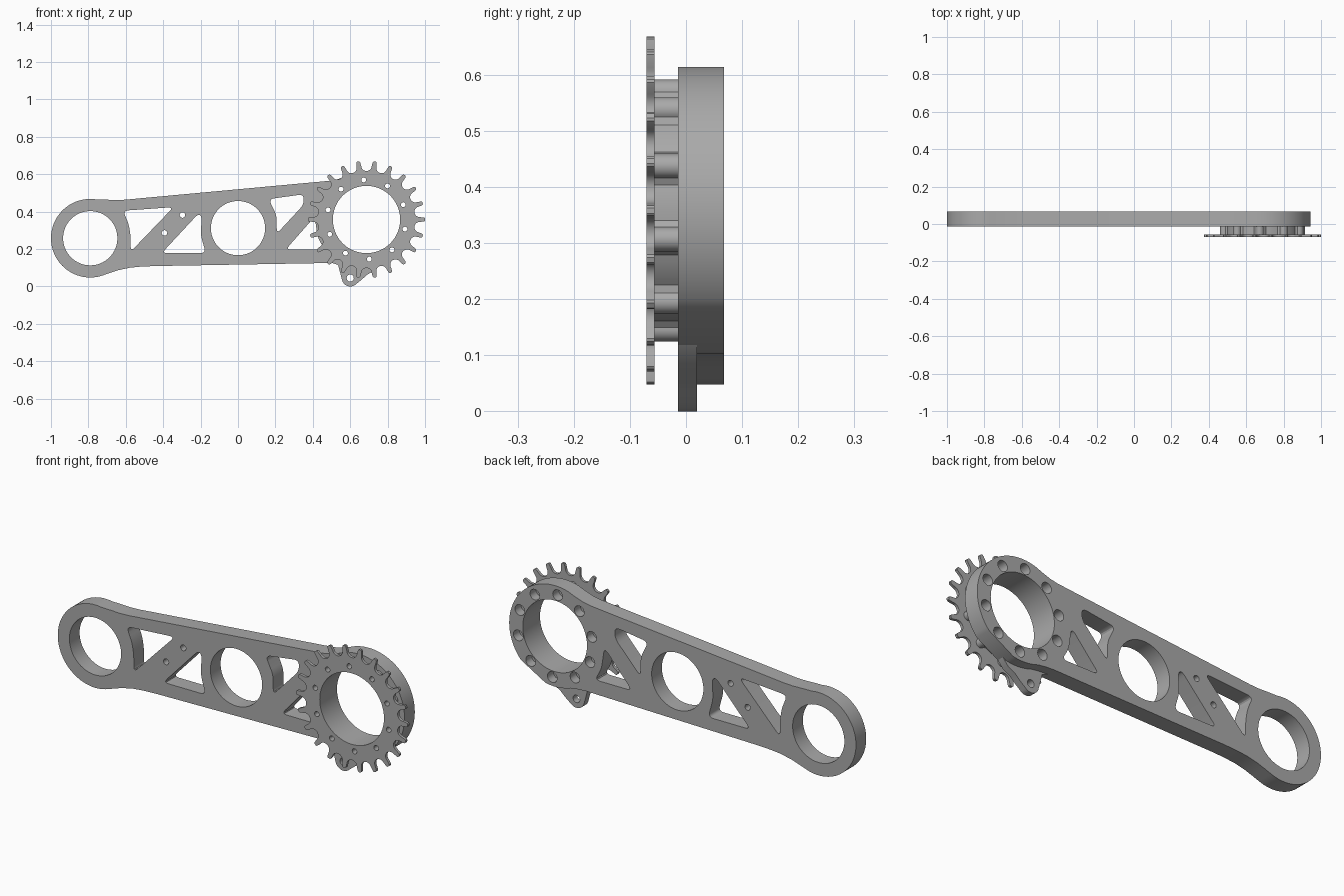
import bpy, bmesh, math
from mathutils import Vector

cube = bpy.data.objects.get("Cube")
if cube:
    bpy.data.objects.remove(cube, do_unlink=True)

grey = bpy.data.materials.new("machined_grey")
grey.use_nodes = True
tone = (0.4, 0.4, 0.4, 1)
grey.diffuse_color = tone
grey.node_tree.nodes["Principled BSDF"].inputs["Base Color"].default_value = tone

HEAD, TAIL, LUG = (0.687, 0.358), (-0.79, 0.258), (0.6, 0.045)
BORE = 0.18
BOLTS = 10


def polar(c, r, deg):
    a = math.radians(deg)
    return (c[0] + r * math.cos(a), c[1] + r * math.sin(a))


def arc(c, r, a0, a1, n):
    return [polar(c, r, a0 + (a1 - a0) * i / n) for i in range(n + 1)]


def circle(c, r, n=24):
    return arc(c, r, 0, 360, n)[:-1]


def rounded(corners, r=0.03, n=5):
    """Round each corner of a polygon with a small quadratic curve."""
    pts = []
    for i, corner in enumerate(corners):
        p = Vector(corner)
        ends = []
        for q in (Vector(corners[i - 1]), Vector(corners[(i + 1) % len(corners)])):
            d = q - p
            ends.append(p + d.normalized() * min(r, d.length * 0.45))
        for k in range(n + 1):
            t = k / n
            pts.append(tuple(ends[0] * (1 - t) ** 2 + p * 2 * t * (1 - t) + ends[1] * t * t))
    return pts


def extrude(name, loops, y0, y1):
    """Fill an outline with holes (x, z) and extrude it from y0 to y1."""
    curve = bpy.data.curves.new(name, 'CURVE')
    curve.dimensions = '2D'
    curve.fill_mode = 'BOTH'
    curve.extrude = (y1 - y0) / 2
    for loop in loops:
        s = curve.splines.new('POLY')
        s.points.add(len(loop) - 1)
        for p, (x, z) in zip(s.points, loop):
            p.co = (x, z, 0, 1)
        s.use_cyclic_u = True
    tmp = bpy.data.objects.new(name + "_curve", curve)
    bpy.context.collection.objects.link(tmp)
    bpy.context.view_layer.update()
    mesh = bpy.data.meshes.new_from_object(
        tmp.evaluated_get(bpy.context.evaluated_depsgraph_get()))
    bpy.data.objects.remove(tmp, do_unlink=True)
    bm = bmesh.new()
    bm.from_mesh(mesh)
    for v in bm.verts:
        x, z, h = v.co
        v.co = (x, (y0 + y1) / 2 - h, z)
    bmesh.ops.remove_doubles(bm, verts=bm.verts, dist=0.00005)
    bmesh.ops.recalc_face_normals(bm, faces=bm.faces)
    bm.to_mesh(mesh)
    bm.free()
    mesh.name = name
    mesh.materials.clear()
    mesh.materials.append(grey)
    ob = bpy.data.objects.new(name, mesh)
    bpy.context.collection.objects.link(ob)
    return ob


def smooth(ob):
    bpy.ops.object.select_all(action='DESELECT')
    ob.select_set(True)
    bpy.context.view_layer.objects.active = ob
    bpy.ops.object.shade_smooth_by_angle(angle=math.radians(28))


bolt_angles = [22 + 360 / BOLTS * k for k in range(BOLTS)]
bolt_centres = [polar(HEAD, 0.212, a) for a in bolt_angles]
bolt_holes = [circle(c, 0.013, 16) for c in bolt_centres]
bore = circle(HEAD, BORE, 72)

# Arm plate: head, tapering web and rounded tail
outline = (arc(HEAD, 0.256, -110, -78, 6) + arc(HEAD, 0.256, -42, 108, 36)
           + [(0.575, 0.588), (0.53, 0.573), (0.49, 0.565), (-0.56, 0.468),
              (-0.6, 0.464), (-0.65, 0.462), (-0.70, 0.464)]
           + arc(TAIL, 0.21, 80, 290, 48)
           + [(-0.68, 0.074), (-0.64, 0.087), (-0.58, 0.1), (-0.52, 0.106),
              (-0.45, 0.109), (0.51, 0.126), (0.56, 0.123)])

# Lightening windows in the web
windows = [
    [(-0.615, 0.405), (-0.345, 0.424), (-0.574, 0.186), (-0.574, 0.272), (-0.585, 0.336)],
    [(-0.213, 0.388), (-0.193, 0.372), (-0.2, 0.277), (-0.172, 0.178), (-0.408, 0.178)],
    [(0.164, 0.467), (0.351, 0.493), (0.351, 0.437), (0.207, 0.282), (0.207, 0.379)],
    [(0.255, 0.197), (0.463, 0.197), (0.426, 0.261), (0.41, 0.373)],
]
plate_holes = ([rounded(w) for w in windows] + bolt_holes
               + [bore, circle(TAIL, 0.145, 64), circle((0, 0.312), 0.145, 64),
                  circle((-0.297, 0.382), 0.015, 16), circle((-0.393, 0.286), 0.015, 16)])
arm = extrude("arm_plate", [outline] + plate_holes, -0.014, 0.068)

# Counterbores for the bolt heads on the back
cutter = extrude("counterbore_cutter", [circle(c, 0.027) for c in bolt_centres], 0.02, 0.1)
cutter.hide_render = True
mod = arm.modifiers.new("counterbores", 'BOOLEAN')
mod.operation = 'DIFFERENCE'
mod.solver = 'EXACT'
mod.object = cutter
bpy.context.view_layer.objects.active = arm
bpy.ops.object.modifier_apply(modifier=mod.name)
bpy.data.objects.remove(cutter, do_unlink=True)

# Thin lug hanging below the head
lug_outline = ([(0.50, 0.127), (0.535, 0.115)] + arc(LUG, 0.045, 195, 315, 14)
               + [(0.66, 0.035), (0.69, 0.063), (0.73, 0.085), (0.76, 0.12), (0.6, 0.13)])
lug = extrude("lug", [lug_outline, circle(LUG, 0.019)], -0.014, 0.02)

# Lobed spacer between the plate and the sprocket
lobes = []
for a, c in zip(bolt_angles, bolt_centres):
    lobes += arc(c, 0.022, a - 95, a + 95, 14)
    lobes += arc(HEAD, 0.202, a + 9, a + 27, 5)
spacer = extrude("spacer", [lobes, bore] + bolt_holes, -0.056, -0.014)

# Sprocket ring with round gullets between narrow teeth
TEETH, TIP = 22, 0.313
pitch = 360 / TEETH
teeth = []
for k in range(TEETH):
    mid = (k + 0.5) * pitch
    seat = polar(HEAD, 0.287, mid)
    teeth += [polar(HEAD, TIP - 0.003, mid - pitch / 2 + 1.7),
              polar(HEAD, 0.302, mid - pitch / 2 + 2.1)]
    teeth += arc(seat, 0.028, mid - 95, mid - 265, 12)
    teeth += [polar(HEAD, 0.302, mid + pitch / 2 - 2.1),
              polar(HEAD, TIP - 0.003, mid + pitch / 2 - 1.7),
              polar(HEAD, TIP, mid + pitch / 2 - 0.9),
              polar(HEAD, TIP, mid + pitch / 2 + 0.9)]
sprocket = extrude("sprocket", [teeth, bore] + bolt_holes, -0.07, -0.056)

for ob in (arm, lug, spacer, sprocket):
    smooth(ob)
